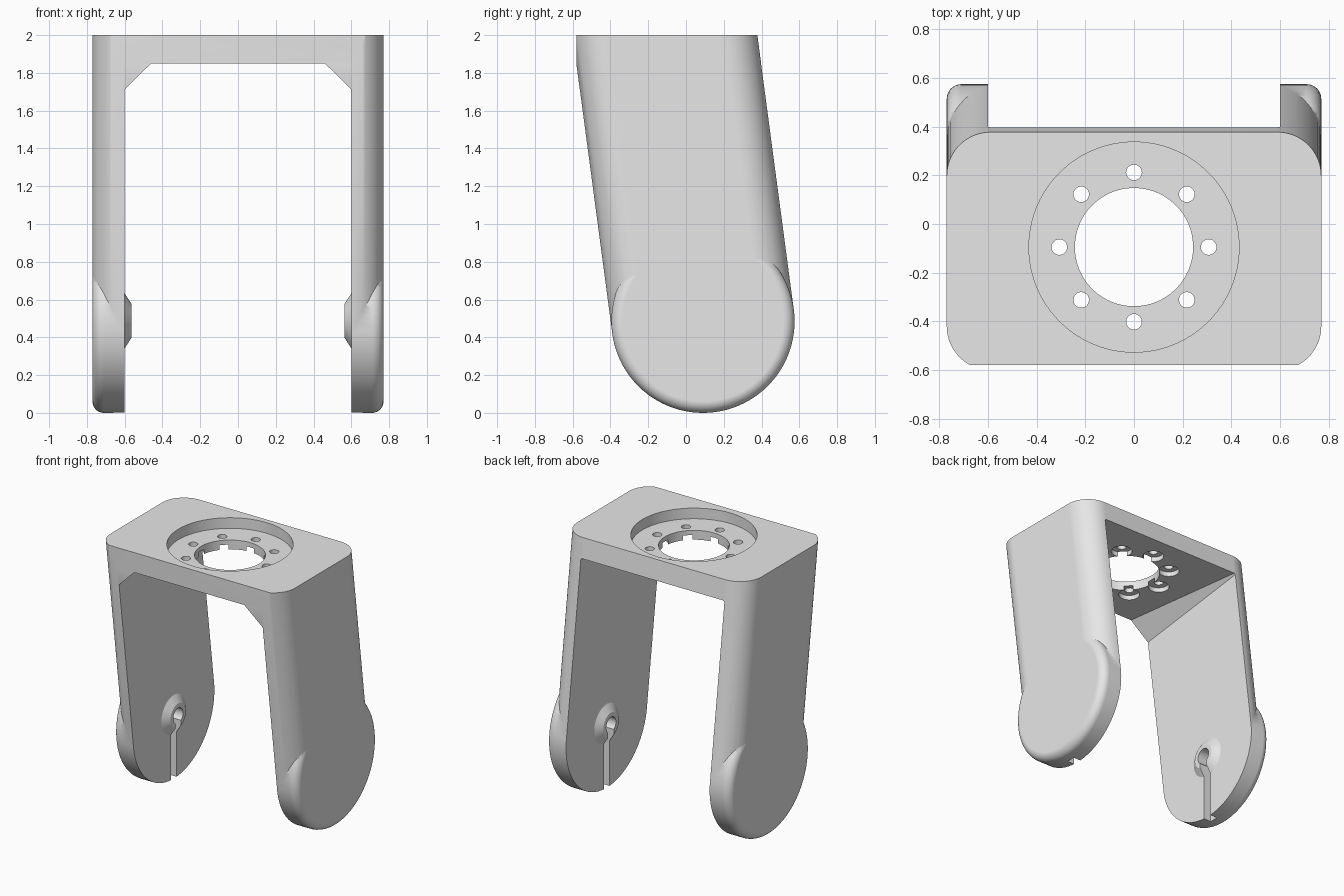
import bpy
import bmesh
from math import sin, cos, pi

if "Cube" in bpy.data.objects:
    bpy.data.objects.remove(bpy.data.objects["Cube"], do_unlink=True)

gray = bpy.data.materials.new("light gray")
gray.use_nodes = True
gray.diffuse_color = (0.8, 0.8, 0.8, 1)
gray.node_tree.nodes["Principled BSDF"].inputs["Base Color"].default_value = (0.8, 0.8, 0.8, 1)

IN, OUT = 0.6, 0.77           # inner and outer faces of the arms
PY, PZ = 0.09, 0.485          # pivot centre
R = 0.485                     # arm end radius
SLOPE = 0.133                 # backward lean of the arms
PLATE_Y = -0.095              # centre of the round seat


def loft(name, rings):
    """Closed solid through rings of equal point count."""
    bm = bmesh.new()
    loops = [[bm.verts.new(p) for p in ring] for ring in rings]
    n = len(loops[0])
    for a, b in zip(loops, loops[1:]):
        for i in range(n):
            j = (i + 1) % n
            bm.faces.new((a[i], a[j], b[j], b[i]))
    bm.faces.new(loops[0])
    bm.faces.new(loops[-1])
    bmesh.ops.recalc_face_normals(bm, faces=bm.faces)
    mesh = bpy.data.meshes.new(name)
    bm.to_mesh(mesh)
    bm.free()
    mesh.materials.append(gray)
    obj = bpy.data.objects.new(name, mesh)
    bpy.context.collection.objects.link(obj)
    return obj


def turn_x(name, side, profile, n=96):
    """Round solid about the pivot, profile of (x, radius)."""
    return loft(name, [[(side * x, PY + r * cos(2 * pi * i / n), PZ + r * sin(2 * pi * i / n))
                        for i in range(n)] for x, r in profile])


def turn_z(name, cx, cy, r, z0, z1, n=96):
    return loft(name, [[(cx + r * cos(2 * pi * i / n), cy + r * sin(2 * pi * i / n), z)
                        for i in range(n)] for z in (z0, z1)])


def box(name, x0, x1, y0, y1, z0, z1):
    return loft(name, [[(x0, y0, z), (x1, y0, z), (x1, y1, z), (x0, y1, z)] for z in (z0, z1)])


def combine(target, tool, operation):
    mod = target.modifiers.new("combine", 'BOOLEAN')
    mod.operation = operation
    mod.solver = 'EXACT'
    mod.object = tool
    bpy.context.view_layer.objects.active = target
    bpy.ops.object.modifier_apply(modifier=mod.name)
    bpy.data.objects.remove(tool, do_unlink=True)


# Leaning block with rounded upright corners
corner = 0.18
half = R * (1 + SLOPE ** 2) ** 0.5
outline = []
for k, (sx, sy) in enumerate(((1, 1), (-1, 1), (-1, -1), (1, -1))):
    for i in range(17):
        a = (k + i / 16) * pi / 2
        outline.append((sx * (OUT - corner) + corner * cos(a),
                        sy * (half - corner) + corner * sin(a)))


def leaning(x, y, z):
    return (x, PY + y - SLOPE * (z - PZ), z)


bracket = loft("bracket", [[leaning(x, y, PZ + SLOPE * y) for x, y in outline],
                           [leaning(x, y, 2) for x, y in outline]])
combine(bracket, box("front_trim", -1, 1, -1, -0.58, 1, 2.2), 'DIFFERENCE')

# Round arm ends with a soft outer rim
fillet = 0.06
rim = [(OUT - fillet + fillet * sin(i * pi / 16), R - fillet + fillet * cos(i * pi / 16))
       for i in range(9)]
for side in (-1, 1):
    combine(bracket, turn_x("arm_end", side, [(0.5, R)] + rim), 'UNION')

# Opening between the arms, leaving corner gussets that taper to the back
rings = []
for y in (-0.8, 0.45, 0.8):
    g = max(0.14 - 0.134 * (y + 0.58), 0.002)
    right = [(IN, -0.3), (IN, 1.85 - g), (IN - g, 1.85)]
    rings.append([(x, y, z) for x, z in right] + [(-x, y, z) for x, z in reversed(right)])
combine(bracket, loft("opening", rings), 'DIFFERENCE')

# Conical pivot hubs with a keyhole slot open at the bottom
for side in (-1, 1):
    combine(bracket, turn_x("hub", side, [(0.62, 0.147), (IN, 0.147), (0.563, 0.092)], 64), 'UNION')
    combine(bracket, turn_x("pivot_hole", side, [(0.5, 0.058), (0.68, 0.058)], 48), 'DIFFERENCE')
    x0, x1 = sorted((side * 0.5, side * 0.66))
    combine(bracket, box("slot", x0, x1, PY - 0.034, PY + 0.034, -0.2, PZ), 'DIFFERENCE')

# Round seat, centre hole and bolt holes with pockets underneath
combine(bracket, turn_z("seat", 0, PLATE_Y, 0.432, 1.92, 2.1), 'DIFFERENCE')
combine(bracket, turn_z("centre_hole", 0, PLATE_Y, 0.243, 1.7, 2.2), 'DIFFERENCE')
for i in range(8):
    x, y = 0.307 * cos(i * pi / 4), PLATE_Y + 0.307 * sin(i * pi / 4)
    combine(bracket, turn_z("bolt_hole", x, y, 0.032, 1.7, 2.2, 32), 'DIFFERENCE')
    combine(bracket, turn_z("bolt_pocket", x, y, 0.074, 1.7, 1.885, 32), 'DIFFERENCE')

# Smooth curves, crisp edges
bpy.ops.object.select_all(action='DESELECT')
bracket.select_set(True)
bpy.context.view_layer.objects.active = bracket
bpy.ops.object.shade_smooth_by_angle(angle=pi / 6)
weighted = bracket.modifiers.new("even_shading", 'WEIGHTED_NORMAL')
weighted.keep_sharp = True
